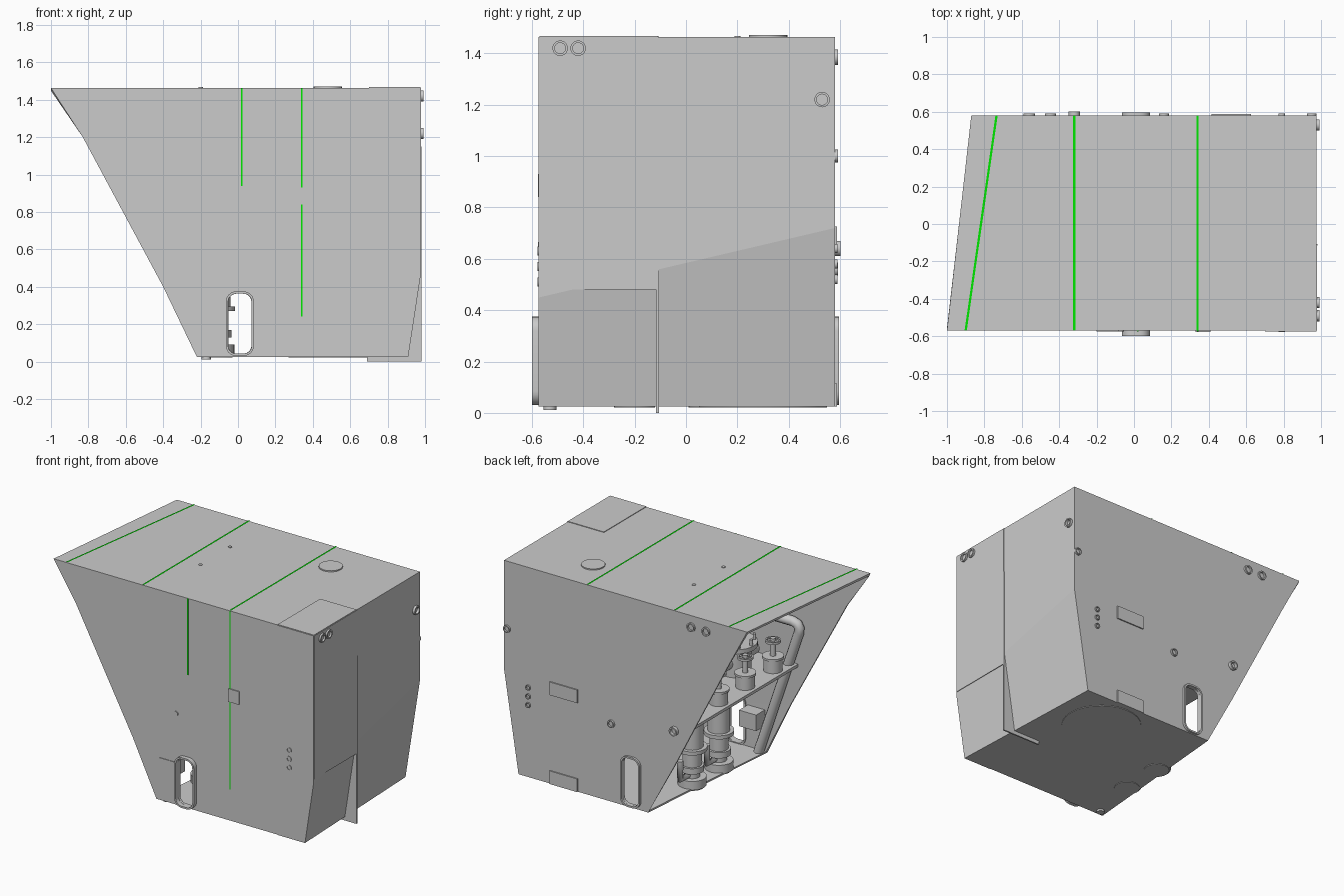
import bpy, bmesh, math
from mathutils import Vector

cube = bpy.data.objects.get("Cube")
if cube:
    bpy.data.objects.remove(cube, do_unlink=True)


def material(name, rgb):
    m = bpy.data.materials.new(name)
    m.use_nodes = True
    m.diffuse_color = (*rgb, 1)
    m.node_tree.nodes["Principled BSDF"].inputs["Base Color"].default_value = (*rgb, 1)
    return m


GREY = material("plain grey", (0.6, 0.6, 0.6))
GREEN = material("seam green", (0, 0.8, 0))
FRONT, BACK, TOP, BOTTOM, END = -0.57, 0.58, 1.463, 0.025, 0.975


def finish(name, bm, mat=GREY, smooth=False):
    mesh = bpy.data.meshes.new(name)
    bm.to_mesh(mesh)
    bm.free()
    ob = bpy.data.objects.new(name, mesh)
    bpy.context.collection.objects.link(ob)
    mesh.materials.append(mat)
    if smooth:
        activate(ob)
        bpy.ops.object.shade_smooth_by_angle(angle=math.radians(35))
    return ob


def activate(ob):
    bpy.ops.object.select_all(action='DESELECT')
    ob.select_set(True)
    bpy.context.view_layer.objects.active = ob


def box(name, lo, hi, mat=GREY):
    bm = bmesh.new()
    bmesh.ops.create_cube(bm, size=1)
    for v in bm.verts:
        v.co = [a + (b - a) * (c + 0.5) for a, b, c in zip(lo, hi, v.co)]
    return finish(name, bm, mat)


def prism(name, pts, y0, y1):
    """Extrude an x-z outline along y."""
    bm = bmesh.new()
    face = bm.faces.new([bm.verts.new((x, y0, z)) for x, z in pts])
    ext = bmesh.ops.extrude_face_region(bm, geom=[face])["geom"]
    bmesh.ops.translate(bm, vec=(0, y1 - y0, 0),
                        verts=[g for g in ext if isinstance(g, bmesh.types.BMVert)])
    bmesh.ops.recalc_face_normals(bm, faces=bm.faces)
    return finish(name, bm)


def lathe(name, profile, at, axis=(0, 0, 1), closed=False, sides=28):
    """Spin (radius, height) points around an axis."""
    bm = bmesh.new()
    rings = [[bm.verts.new((r * math.cos(t), r * math.sin(t), h))
              for t in (math.tau * i / sides for i in range(sides))] for r, h in profile]
    pairs = list(zip(rings, rings[1:])) + ([(rings[-1], rings[0])] if closed else [])
    for a, b in pairs:
        for i in range(sides):
            j = (i + 1) % sides
            bm.faces.new((a[i], a[j], b[j], b[i]))
    if not closed:
        bm.faces.new(rings[0][::-1])
        bm.faces.new(rings[-1])
    bmesh.ops.recalc_face_normals(bm, faces=bm.faces)
    turn = Vector((0, 0, 1)).rotation_difference(Vector(axis)).to_matrix()
    for v in bm.verts:
        v.co = turn @ v.co + Vector(at)
    return finish(name, bm, smooth=True)


def disc(name, at, r, h, axis=(0, 0, 1)):
    return lathe(name, [(r, 0), (r, h)], at, axis)


def ring(name, at, r, h, axis):
    return lathe(name, [(r, 0), (r, h), (r * 0.7, h), (r * 0.7, 0)], at, axis, closed=True)


def pipe(name, pts, r):
    cu = bpy.data.curves.new(name, 'CURVE')
    cu.dimensions = '3D'
    cu.bevel_depth, cu.bevel_resolution, cu.use_fill_caps = r, 3, True
    sp = cu.splines.new('POLY')
    sp.points.add(len(pts) - 1)
    for p, co in zip(sp.points, pts):
        p.co = (*co, 1)
    ob = bpy.data.objects.new(name, cu)
    bpy.context.collection.objects.link(ob)
    cu.materials.append(GREY)


def rounded(x0, x1, z0, z1, r):
    pts = []
    for k, (cx, cz) in enumerate([(x1 - r, z1 - r), (x0 + r, z1 - r), (x0 + r, z0 + r), (x1 - r, z0 + r)]):
        for i in range(7):
            t = math.pi / 2 * (k + i / 6)
            pts.append((cx + r * math.cos(t), cz + r * math.sin(t)))
    return pts


# Hull shell, open on its slanted end
front_outline = [(-1, TOP), (-0.83, 1.2), (-0.4, 0.4), (-0.22, BOTTOM),
                 (0.91, BOTTOM), (END, 0.45), (END, TOP)]
back_outline = [(-0.87, TOP), (-0.73, 1.2), (-0.32, 0.4), (-0.12, BOTTOM),
                (0.865, BOTTOM), (END, 0.72), (END, TOP)]
bm = bmesh.new()
f = [bm.verts.new((x, FRONT, z)) for x, z in front_outline]
b = [bm.verts.new((x, BACK, z)) for x, z in back_outline]
wall = bm.faces.new(f)
bm.faces.new(b)
for i in range(3, 7):
    j = (i + 1) % 7
    bm.faces.new((f[i], f[j], b[j], b[i]))
bmesh.ops.recalc_face_normals(bm, faces=bm.faces)
wall.normal_update()
if wall.normal.y > 0:
    bmesh.ops.reverse_faces(bm, faces=bm.faces)
bmesh.ops.triangulate(bm, faces=[p for p in bm.faces if len(p.verts) == 4])
hull = finish("hull_shell", bm)
thick = hull.modifiers.new("thickness", 'SOLIDIFY')
thick.thickness, thick.offset, thick.use_even_offset = 0.012, -1, True

# Matching rounded openings through both walls
cutter = prism("opening_cutter", rounded(-0.052, 0.072, 0.042, 0.363, 0.045), -0.8, 0.8)
cutter.hide_render = True
cut = hull.modifiers.new("openings", 'BOOLEAN')
cut.object, cut.operation, cut.solver = cutter, 'DIFFERENCE', 'EXACT'
activate(hull)
for m in ("thickness", "openings"):
    bpy.ops.object.modifier_apply(modifier=m)
bpy.data.objects.remove(cutter, do_unlink=True)

# Collars around the openings
for name, y0, y1 in (("front_collar", -0.6, -0.55), ("back_collar", 0.56, 0.595)):
    bm = bmesh.new()
    loops = [[bm.verts.new((x, y, z)) for x, z in rounded(-0.065 + e, 0.085 - e, 0.03 + e, 0.375 - e, 0.055 - e)]
             for e, y in ((0, y0), (0, y1), (0.012, y1), (0.012, y0))]
    for k in range(4):
        p, q = loops[k], loops[(k + 1) % 4]
        for i in range(len(p)):
            j = (i + 1) % len(p)
            bm.faces.new((p[i], p[j], q[j], q[i]))
    bmesh.ops.recalc_face_normals(bm, faces=bm.faces)
    finish(name, bm, smooth=True)

# Wrapped corner panel and centre fin
box("corner_panel_top", (0.7, FRONT, TOP), (END, -0.11, TOP + 0.004))
prism("corner_panel_front", [(0.7, BOTTOM), (0.91, BOTTOM), (END, 0.45), (END, TOP), (0.7, TOP)],
      FRONT - 0.004, FRONT)
box("corner_panel_end", (END, FRONT, 0.48), (END + 0.004, -0.11, TOP))
prism("centre_fin", [(0.69, 0), (0.98, 0), (0.98, 1.15), (0.965, 1.15), (0.965, 0.5), (0.88, BOTTOM + 0.005),
                     (0.69, BOTTOM + 0.005)], -0.116, -0.106)

# Green seams on the top and front
for i, (xf, xb) in enumerate([(-0.9, -0.735), (-0.32, -0.32), (0.34, 0.34)]):
    bm = bmesh.new()
    quad = [bm.verts.new((x, y, TOP + 0.004)) for x, y in
            ((xf - 0.006, FRONT), (xf + 0.006, FRONT), (xb + 0.006, BACK), (xb - 0.006, BACK))]
    face = bm.faces.new(quad)
    bmesh.ops.solidify(bm, geom=[face], thickness=0.004)
    finish(f"top_seam_{i + 1}", bm, GREEN)
for i, (x, z) in enumerate([(0.02, 0.94), (0.34, 0.24)]):
    box(f"front_seam_{i + 1}", (x - 0.004, FRONT - 0.004, z), (x + 0.004, FRONT, TOP), GREEN)

# Round and square fittings on the outside
disc("top_hatch", (0.48, 0.32, TOP), 0.075, 0.008)
for y in (0.2, -0.12):
    disc("top_stud", (-0.2, y, TOP), 0.012, 0.004)
for x, z, r, h in [(-0.447, 1.385, 0.03, 0.012), (-0.56, 1.385, 0.03, 0.012), (0.95, 1.0, 0.025, 0.012),
                   (0.16, 0.56, 0.026, 0.012), (-0.32, 0.64, 0.03, 0.022)]:
    ring("back_ring", (x, BACK, z), r, h, (0, 1, 0))
for z in (0.64, 0.58, 0.52):
    ring("back_port", (0.79, BACK, z), 0.018, 0.01, (0, 1, 0))
    ring("front_port", (0.79, FRONT, z - 0.01), 0.018, 0.008, (0, -1, 0))
for y, z in [(-0.49, 1.42), (-0.42, 1.42), (0.53, 1.22)]:
    ring("end_ring", (END, y, z), 0.03, 0.016, (1, 0, 0))
for z in (0.68, 0.07):
    box("back_plate", (0.415, BACK, z - 0.045), (0.625, BACK + 0.008, z + 0.045))
box("front_plate", (0.33, FRONT - 0.007, 0.84), (0.41, FRONT, 0.93))
box("front_plate_low", (-0.2, FRONT - 0.004, 0.215), (-0.066, FRONT, 0.315))
disc("front_stud", (-0.07, FRONT, 0.65), 0.016, 0.006, (0, -1, 0))
disc("bottom_hatch", (0.52, 0.3, BOTTOM - 0.004), 0.25, 0.005)
disc("bottom_foot", (-0.17, -0.53, 0.012), 0.025, 0.02)

# Inner deck, tube frame and wall box
prism("inner_deck", [(-0.46, 0.68), (0.96, 0.68), (0.96, 0.7), (-0.46, 0.7)], FRONT + 0.01, BACK - 0.01)
pipe("tube_frame", [(0.0, -0.53, 1.0), (-0.44, -0.53, 1.0), (-0.475, -0.53, 0.99), (-0.49, -0.53, 0.965),
                    (-0.485, -0.53, 0.93), (-0.18, -0.53, 0.035)], 0.033)
box("wall_box", (-0.21, -0.555, 0.21), (-0.08, -0.46, 0.32))

# Pumps standing between the floor and the deck
for y in (-0.2, 0.09):
    disc("pump_bottom_plate", (-0.11, y, BOTTOM - 0.004), 0.08, 0.005)
    lathe("pump", [(0.09, 0.03), (0.09, 0.09), (0.05, 0.09), (0.05, 0.13), (0.075, 0.13), (0.075, 0.17),
                   (0.06, 0.17), (0.06, 0.27), (0.095, 0.27), (0.095, 0.295), (0.07, 0.295),
                   (0.07, 0.5), (0.085, 0.5), (0.085, 0.53), (0.07, 0.53), (0.07, 0.69)], (-0.11, y, 0))
    pipe("pump_outlet", [(-0.11, y, 0.11), (-0.11, y + 0.13, 0.11), (-0.11, y + 0.13, 0.24)], 0.02)


# Valves with hand wheels on the deck
def hand_wheel(x, y, z, r):
    lathe("hand_wheel", [(r, -0.008), (r, 0.008), (r * 0.8, 0.008), (r * 0.8, -0.008)], (x, y, z), closed=True)
    for dx, dy in ((r * 0.85, 0), (0, r * 0.85)):
        pipe("wheel_spoke", [(x - dx, y - dy, z), (x + dx, y + dy, z)], 0.006)


for y in (-0.4, -0.1, 0.19):
    lathe("valve", [(0.06, 0.7), (0.06, 0.785), (0.068, 0.785), (0.068, 0.8), (0.018, 0.8), (0.018, 0.92)],
          (-0.38, y, 0))
    hand_wheel(-0.38, y, 0.9, 0.05)
lathe("main_valve", [(0.1, 0.7), (0.1, 0.88), (0.14, 0.88), (0.14, 0.91), (0.05, 0.91), (0.05, 1.0)],
      (-0.2, -0.25, 0))
for i in range(8):
    t = math.tau * i / 8
    disc("flange_bolt", (-0.2 + 0.12 * math.cos(t), -0.25 + 0.12 * math.sin(t), 0.9), 0.01, 0.05)
hand_wheel(-0.2, -0.25, 1.0, 0.09)
pipe("deck_pipe", [(-0.2, -0.45, 0.79), (-0.2, 0.3, 0.79)], 0.045)
